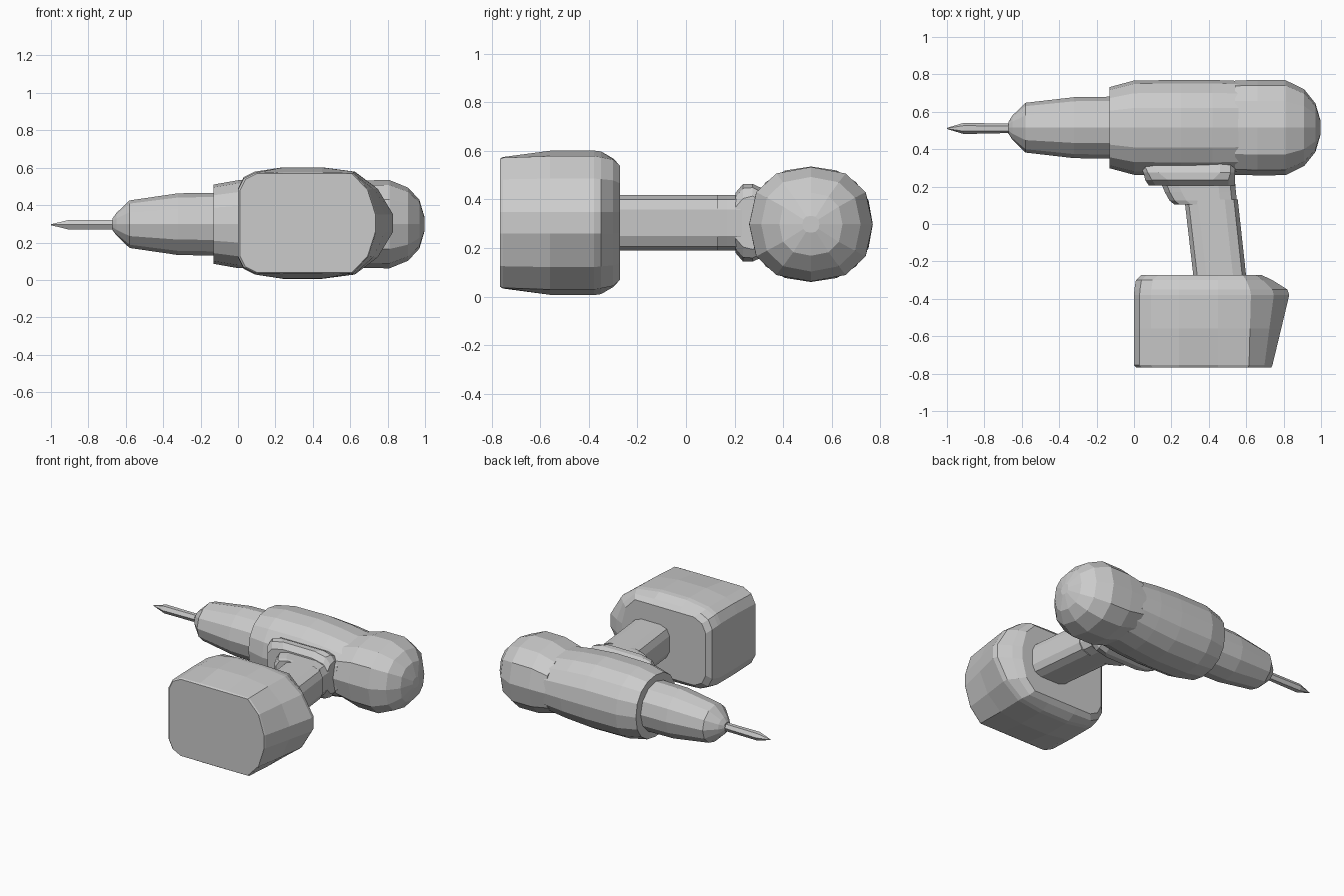
import bpy, bmesh
from math import cos, sin, pi

if "Cube" in bpy.data.objects:
    bpy.data.objects.remove(bpy.data.objects["Cube"])

CY, CZ = 0.515, 0.298   # drill axis


def loft(name, rings):
    """Skin a list of equal-length point rings and cap both ends."""
    bm = bmesh.new()
    vs = [[bm.verts.new(p) for p in ring] for ring in rings]
    n = len(rings[0])
    for a, b in zip(vs, vs[1:]):
        for i in range(n):
            j = (i + 1) % n
            bm.faces.new((a[i], a[j], b[j], b[i]))
    bm.faces.new(vs[0])
    bm.faces.new(vs[-1])
    bmesh.ops.recalc_face_normals(bm, faces=bm.faces)
    me = bpy.data.meshes.new(name)
    bm.to_mesh(me)
    bm.free()
    ob = bpy.data.objects.new(name, me)
    bpy.context.collection.objects.link(ob)
    return ob


def barrel(name, stations, sides, power=2.0, cy=CY, cz=CZ):
    """Loft along x; stations are (x, half width y, half height z)."""
    def se(v):
        return (abs(v) ** (2 / power)) * (1 if v >= 0 else -1)
    rings = []
    for x, ry, rz in stations:
        angs = [2 * pi * i / sides for i in range(sides)]
        rings.append([(x, cy + ry * se(cos(a)), cz + rz * se(sin(a))) for a in angs])
    return loft(name, rings)


def block(name, stations):
    """Loft along y; stations are (y, x0, x1, half height z, chamfer x, chamfer z)."""
    rings = []
    for y, x0, x1, h, cx, cz in stations:
        half = [(x0, h - cz), (x0 + cx * .3, h - cz * .3), (x0 + cx, h),
                (x1 - cx, h), (x1 - cx * .3, h - cz * .3), (x1, h - cz)]
        pts = half + [(x, -z) for x, z in reversed(half)]
        rings.append([(x, y, 0.304 + z) for x, z in pts])
    return loft(name, rings)


# Bit and chuck
barrel("drill_bit", [(-1, .003, .003), (-.91, .03, .028), (-.68, .025, .028),
                     (-.64, .03, .03)], 6, cy=.511, cz=.295)
barrel("chuck", [(-.672, .03, .03), (-.65, .065, .06), (-.58, .133, .127),
                 (-.32, .163, .165), (-.10, .166, .168)], 12)

# Motor housing and rounded rear
barrel("motor_housing", [(-.13, .217, .212), (0, .252, .235), (.25, .255, .238),
                         (.42, .255, .222), (.56, .25, .2)], 16, 2.2)
barrel("rear_dome", [(.54, .252, .196), (.66, .255, .234), (.81, .254, .236),
                     (.91, .205, .195), (.97, .13, .13), (.998, .035, .035)], 12, 2.4)

# Collar, trigger block and grip
block("grip_collar", [(.34, .02, .54, .13, .08, .06), (.275, .05, .54, .16, .08, .05),
                      (.235, .06, .54, .16, .12, .06), (.205, .08, .54, .125, .12, .06)])
block("trigger_block", [(.23, .14, .54, .115, .09, .06), (.17, .165, .545, .115, .09, .06),
                        (.125, .19, .55, .115, .09, .06), (.105, .215, .555, .112, .09, .06)])
block("grip", [(.13, .27, .555, .115, .07, .06), (-.30, .32, .602, .115, .07, .06)])


def pack_ring(y, x0, nose, corner, h, bulge):
    """Battery outline: boxy front, tapered nose at the rear."""
    half = [(x0, h - .09), (x0 + .03, h - .03), (x0 + .09, h), (.24, h + bulge),
            (.45, h + bulge), (corner, h), ((corner + nose) / 2 + .02, (h + .05) / 2 + .02),
            (nose, .045)]
    pts = half + [(x, -z) for x, z in reversed(half)]
    return [(x, y, .304 + z) for x, z in pts]


# Battery pack
loft("battery_pack", [
    pack_ring(-.766, .01, .735, .61, .264, 0),
    pack_ring(-.755, 0, .74, .615, .268, .003),
    pack_ring(-.56, 0, .787, .62, .275, .022),
    pack_ring(-.38, 0, .83, .625, .275, .023),
    pack_ring(-.35, .002, .82, .62, .27, .024),
    pack_ring(-.30, .01, .74, .60, .26, .005),
    pack_ring(-.272, .04, .68, .58, .235, 0)])
